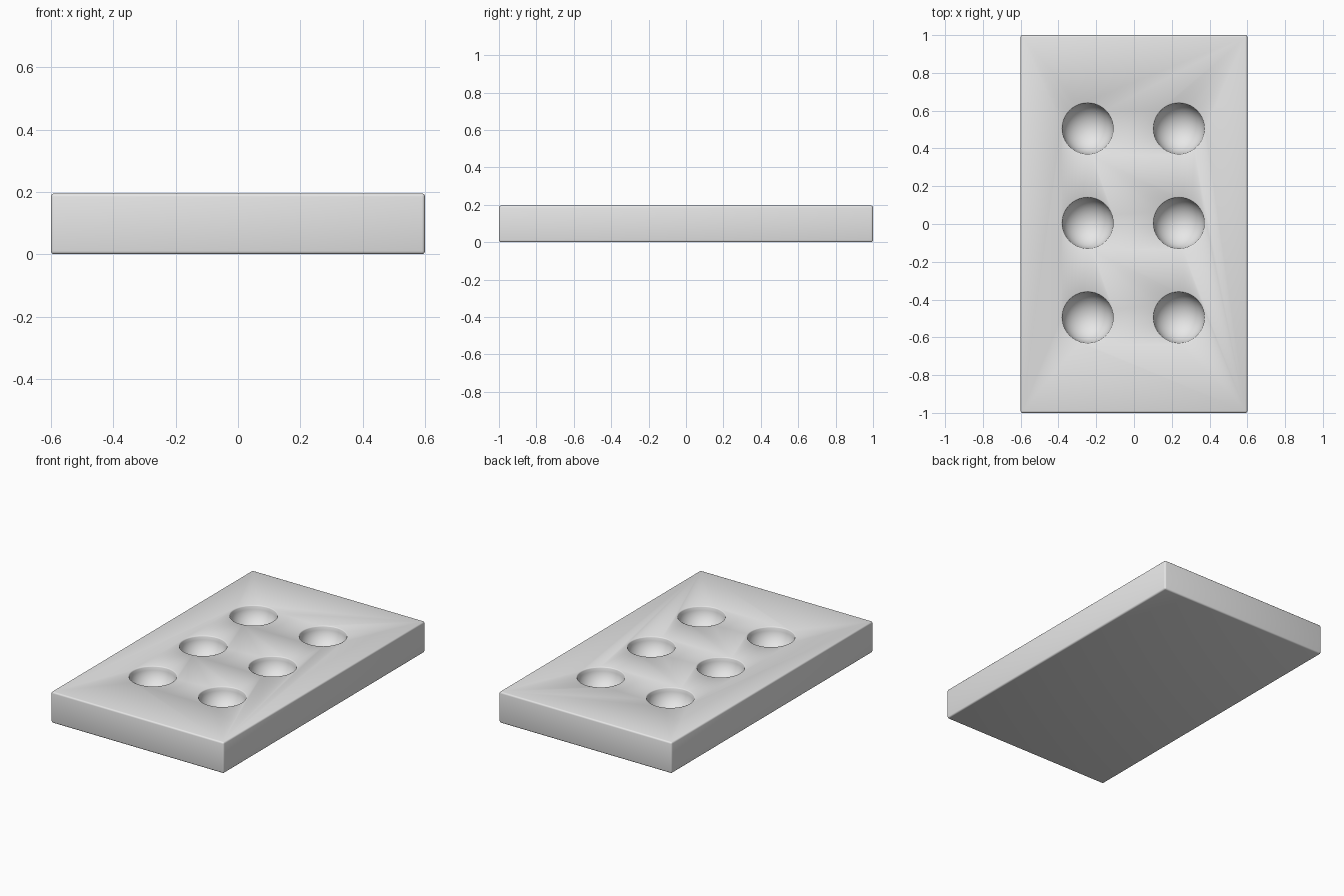
import bpy, bmesh, math

if "Cube" in bpy.data.objects:
    bpy.data.objects.remove(bpy.data.objects["Cube"])

TOP = 0.195
R, DEPTH = 0.135, 0.125

mat = bpy.data.materials.new("light_grey")
mat.diffuse_color = (0.8, 0.8, 0.8, 1)
mat.use_nodes = True
mat.node_tree.nodes["Principled BSDF"].inputs["Base Color"].default_value = mat.diffuse_color

# Slab with softly rounded edges
bpy.ops.mesh.primitive_cube_add(size=1, location=(0, 0, TOP / 2))
slab = bpy.context.object
slab.name = "tray_slab"
slab.scale = (1.2, 2.0, TOP)
bpy.ops.object.transform_apply(location=True, scale=True)
slab.data.materials.append(mat)
bev = slab.modifiers.new("edges", 'BEVEL')
bev.width = 0.01
bev.segments = 3

# Bowl cutters: half ellipsoid turned round z, with a small flare at the rim
profile = [(R * math.sin(a), -DEPTH * math.cos(a) - 0.006)
           for a in [math.pi / 2 * i / 10 for i in range(11)]]
profile += [(R + 0.002, -0.002), (R + 0.006, 0.0), (R + 0.006, 0.05)]
SEG = 40

bm = bmesh.new()
for cx in (-0.245, 0.238):
    for cy in (-0.495, 0.005, 0.505):
        rings = []
        for r, z in profile[1:]:
            rings.append([bm.verts.new((cx + r * math.cos(2 * math.pi * k / SEG),
                                        cy + r * math.sin(2 * math.pi * k / SEG),
                                        TOP + z + 0.0002)) for k in range(SEG)])
        pole = bm.verts.new((cx, cy, TOP + profile[0][1]))
        for k in range(SEG):
            n = (k + 1) % SEG
            bm.faces.new((pole, rings[0][n], rings[0][k]))
            for lo, hi in zip(rings, rings[1:]):
                bm.faces.new((lo[k], lo[n], hi[n], hi[k]))
        bm.faces.new(rings[-1])
bmesh.ops.recalc_face_normals(bm, faces=bm.faces)
me = bpy.data.meshes.new("bowl_cutters")
bm.to_mesh(me)
bm.free()
me.materials.append(mat)
cutter = bpy.data.objects.new("bowl_cutters", me)
bpy.context.collection.objects.link(cutter)
cutter.hide_render = True

# Carve the six bowls
cut = slab.modifiers.new("bowls", 'BOOLEAN')
cut.operation = 'DIFFERENCE'
cut.solver = 'EXACT'
cut.object = cutter
bpy.context.view_layer.objects.active = slab
for name in ("edges", "bowls"):
    bpy.ops.object.modifier_apply(modifier=name)
bpy.data.objects.remove(cutter)

bpy.ops.object.select_all(action='DESELECT')
slab.select_set(True)
bpy.ops.object.shade_smooth_by_angle(angle=math.radians(40))
